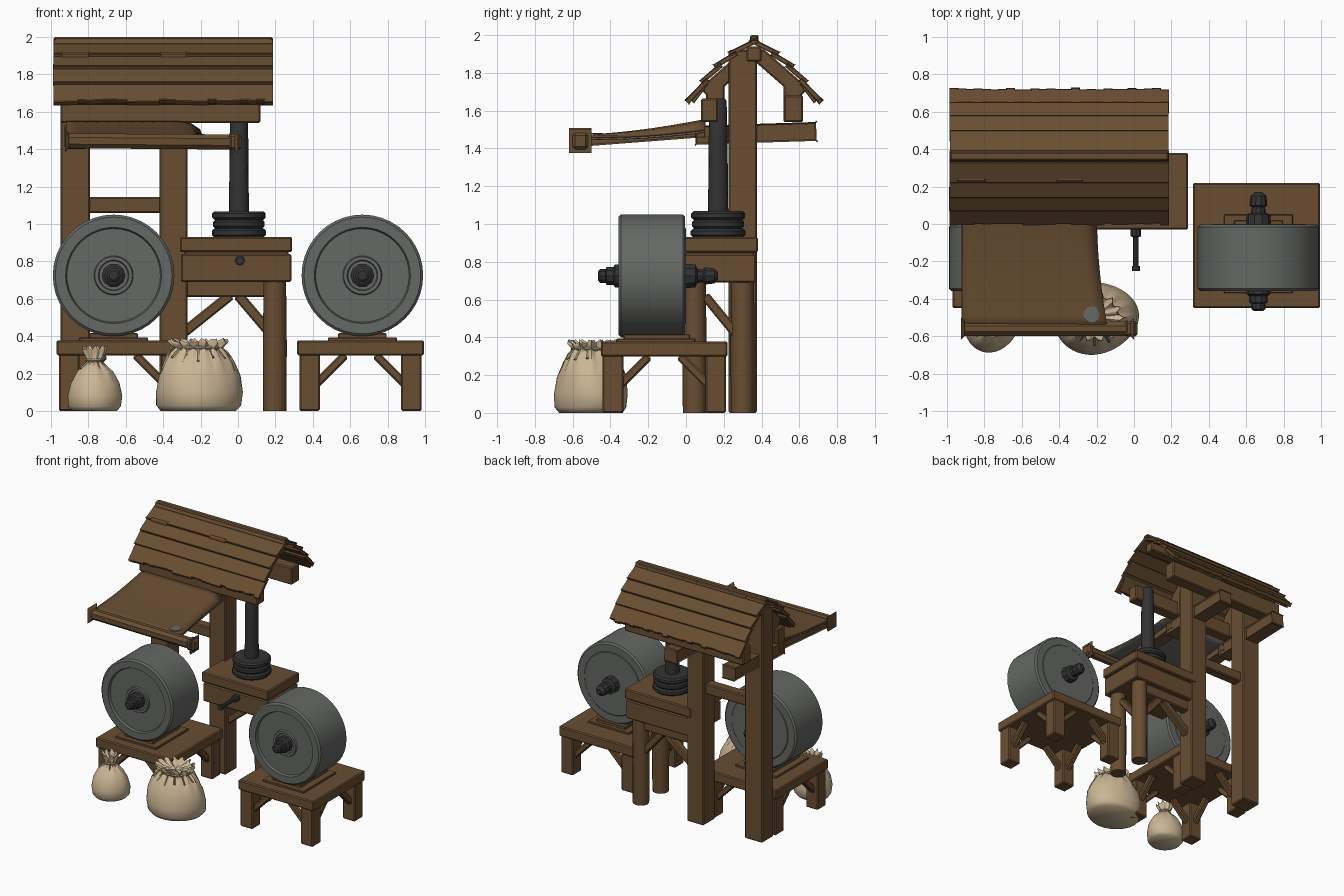
import bpy, bmesh, math, random
from mathutils import Vector, Matrix

if "Cube" in bpy.data.objects:
    bpy.data.objects.remove(bpy.data.objects["Cube"])

random.seed(4)


def material(name, rgb):
    m = bpy.data.materials.new(name)
    m.diffuse_color = (*rgb, 1)
    m.use_nodes = True
    m.node_tree.nodes["Principled BSDF"].inputs["Base Color"].default_value = m.diffuse_color
    return m


WOOD = material("brown wood", (0.14, 0.076, 0.031))
STONE = material("grey stone", (0.13, 0.138, 0.128))
IRON = material("dark iron", (0.033, 0.033, 0.034))
SACK = material("cream sackcloth", (0.60, 0.47, 0.30))
ROPE = material("tan rope", (0.33, 0.26, 0.16))


def finish(bm, name, mat, angle=35):
    bmesh.ops.recalc_face_normals(bm, faces=bm.faces)
    me = bpy.data.meshes.new(name)
    bm.to_mesh(me)
    bm.free()
    me.materials.append(mat)
    me.shade_smooth()
    me.set_sharp_from_angle(angle=math.radians(angle))
    ob = bpy.data.objects.new(name, me)
    bpy.context.collection.objects.link(ob)
    return ob


def beam(name, p0, p1, w, h, mat=WOOD, bevel=0.008):
    """Bevelled timber from p0 to p1; w is across x (or y for beams running in x)."""
    p0, p1 = Vector(p0), Vector(p1)
    d = (p1 - p0).normalized()
    u = Vector((1, 0, 0)) if abs(d.x) < 1e-3 else Vector((0, 1, 0))
    u = (u - d * u.dot(d)).normalized()
    v = d.cross(u)
    rot = Matrix((u, v, d)).transposed().to_4x4()
    bm = bmesh.new()
    bmesh.ops.create_cube(bm, size=1)
    size = Matrix.Diagonal((w, h, (p1 - p0).length, 1))
    bm.transform(Matrix.Translation((p0 + p1) / 2) @ rot @ size)
    bmesh.ops.bevel(bm, geom=bm.edges[:], offset=bevel, segments=1, affect='EDGES')
    return finish(bm, name, mat, 20)


def box(name, x0, x1, y0, y1, z0, z1, **kw):
    xm, ym = (x0 + x1) / 2, (y0 + y1) / 2
    return beam(name, (xm, ym, z0), (xm, ym, z1), x1 - x0, y1 - y0, **kw)


def lathe(name, prof, n, loc, mat, axis='Z', shape=None, angle=35):
    """Revolve (radius, height) points; axis 'Y' points the height to the front."""
    bm = bmesh.new()
    rings = []
    for r, z in prof:
        if r == 0:
            rings.append([bm.verts.new((0, 0, z))] * n)
            continue
        ring = []
        for i in range(n):
            a = 2 * math.pi * i / n
            x, y, zz = r * math.cos(a), r * math.sin(a), z
            if shape:
                x, y, zz = shape(x, y, zz, a)
            ring.append(bm.verts.new((x, y, zz)))
        rings.append(ring)
    for a, b in zip(rings, rings[1:]):
        for i in range(n):
            j = (i + 1) % n
            f = list(dict.fromkeys((a[i], a[j], b[j], b[i])))
            if len(f) > 2:
                bm.faces.new(f)
    m = Matrix.Translation(loc)
    if axis == 'Y':
        m = m @ Matrix.Rotation(math.pi / 2, 4, 'X')
    bm.transform(m)
    return finish(bm, name, mat, angle)


# Grinding wheels, axles and their stands
for side, cx, sx in (("left", -0.665, -0.63), ("right", 0.665, 0.655)):
    lathe(side + "_millstone", [
        (0, 0), (0.25, 0), (0.255, 0.004), (0.312, 0.004), (0.325, 0.016), (0.325, 0.345),
        (0.312, 0.358), (0.257, 0.358), (0.25, 0.338), (0.105, 0.338), (0.1, 0.35),
        (0.082, 0.35), (0.077, 0.338), (0, 0.338)], 40, (cx, 0, 0.725), STONE, 'Y')
    lathe(side + "_axle_front", [
        (0, 0.32), (0.064, 0.32), (0.064, 0.375), (0.05, 0.385), (0.05, 0.42),
        (0.038, 0.425), (0.038, 0.455), (0.025, 0.465), (0, 0.465)], 10, (cx, 0, 0.725), IRON, 'Y')
    lathe(side + "_axle_back", [
        (0, 0.01), (0.068, 0.01), (0.064, -0.05), (0.04, -0.06), (0.035, -0.09),
        (0.048, -0.1), (0.042, -0.15), (0.02, -0.17), (0, -0.17)], 10, (cx, 0, 0.725), IRON, 'Y')
    box(side + "_wheel_pad", cx - 0.185, cx + 0.185, -0.37, 0.05, 0.37, 0.393, bevel=0.004)
    box(side + "_wheel_cradle", cx - 0.13, cx + 0.13, -0.33, 0.02, 0.39, 0.416, bevel=0.004)
    box(side + "_stand_top", sx - 0.34, sx + 0.34, -0.45, 0.22, 0.298, 0.378)
    cy = -0.115
    for i in (-1, 1):
        for j in (-1, 1):
            lx, ly = sx + i * 0.272, cy + j * 0.272
            box(side + "_stand_leg", lx - 0.055, lx + 0.055, ly - 0.055, ly + 0.055, 0, 0.31)
            beam(side + "_stand_brace", (lx, ly, 0.11), (lx - i * 0.19, ly, 0.3), 0.05, 0.045)
            beam(side + "_stand_brace", (lx, ly, 0.11), (lx, ly - j * 0.19, 0.3), 0.05, 0.045)

# Press table with round legs and arched braces
box("press_table_lower", -0.305, 0.285, -0.02, 0.37, 0.69, 0.84)
box("press_table_core", -0.29, 0.27, -0.01, 0.36, 0.83, 0.86)
box("press_table_upper", -0.31, 0.29, -0.03, 0.38, 0.85, 0.93)
for y in (0.045, 0.3):
    lathe("press_leg", [(0, 0), (0.062, 0), (0.064, 0.35), (0.06, 0.7), (0, 0.7)],
          12, (0.197, y, 0), WOOD)
box("press_rail", -0.3, 0.2, 0.26, 0.33, 0.61, 0.7)
beam("press_brace_left", (-0.29, 0.295, 0.42), (-0.04, 0.295, 0.62), 0.06, 0.055)
beam("press_brace_right", (0.17, 0.295, 0.42), (-0.0, 0.295, 0.62), 0.06, 0.055)
beam("press_brace_side", (0.197, 0.28, 0.4), (0.197, 0.1, 0.62), 0.06, 0.05)

# Press screw, stacked rings and front bolt
lathe("press_screw", [(0, 0.92), (0.056, 0.92), (0.052, 1.2), (0.05, 1.45), (0.045, 1.65),
                      (0.035, 1.665), (0, 1.665)], 16, (0.005, 0.17, 0), IRON)
for i, r in enumerate((0.145, 0.138, 0.143)):
    z = 0.93 + i * 0.046
    lathe("press_ring", [(0, z), (r - 0.012, z), (r, z + 0.012), (r, z + 0.034),
                         (r - 0.012, z + 0.046), (0, z + 0.046)], 20, (0.005, 0.17, 0), IRON)
lathe("table_bolt", [(0, 0), (0.028, 0), (0.028, 0.04), (0.015, 0.045), (0.015, 0.2), (0.022, 0.2),
                     (0.022, 0.225), (0, 0.225)], 8, (0.01, -0.025, 0.805), IRON, 'Y')

# Posts, cross rail and the long arms under the eaves
RY = 0.36
for name, x0, x1 in (("left", -0.95, -0.79), ("right", -0.42, -0.27)):
    xm = (x0 + x1) / 2
    box(name + "_post", x0, x1, 0.225, 0.375, 0, 1.92)
    beam(name + "_arm", (xm, 0.69, 1.49), (xm, 0.05, 1.47), 0.1, 0.1)
    beam(name + "_arm_front", (xm, 0.1, 1.49), (xm, -0.55, 1.44), 0.09, 0.06)
    for s in (-1, 1):
        beam(name + "_rafter", (xm, RY + s * 0.26, 1.69), (xm, RY + s * 0.02, 1.90), 0.1, 0.08)
        box(name + "_eave_block", xm - 0.05, xm + 0.05, RY + s * 0.205 - 0.05,
            RY + s * 0.205 + 0.05, 1.54, 1.75)
box("post_cross_rail", -0.8, -0.41, 0.26, 0.34, 1.06, 1.145)
box("front_eave_beam", -0.95, 0.12, 0.08, 0.17, 1.54, 1.665)
box("back_eave_beam", -0.95, 0.12, 0.52, 0.62, 1.54, 1.68)
box("ridge_beam", -0.95, 0.15, 0.32, 0.4, 1.86, 1.94)

# Roof: overlapping boards, with a bottom course of short shingles
X0, X1 = -0.985, 0.185
rows = [(0.0, 1.975), (0.115, 1.9), (0.195, 1.835), (0.265, 1.755), (0.338, 1.655)]
for s in (-1, 1):
    for k, ((d0, z0), (d1, z1)) in enumerate(zip(rows, rows[1:])):
        dv = Vector((0, s * (d1 - d0), z1 - z0)).normalized()
        up = Vector((0, -s * dv.z, abs(dv.y)))
        up = Vector((0, s * abs(dv.z), abs(dv.y)))
        a = Vector((0, RY + s * d0, z0)) - dv * 0.02 - up * 0.012
        b = Vector((0, RY + s * d1, z1)) + dv * 0.014 + up * 0.008
        if k < 3:
            spans = [(X0 + random.uniform(0, 0.006), X1 - random.uniform(0, 0.006))]
        else:
            n = 27
            st = (X1 - X0) / n
            spans = [(X0 + i * st + 0.002, X0 + (i + 1) * st - 0.001) for i in range(n)]
        for x0, x1 in spans:
            xm = Vector(((x0 + x1) / 2, 0, 0))
            e = dv * (random.uniform(-0.012, 0.006) if k == 3 else 0)
            beam("roof_board" if k < 3 else "roof_shingle", a + xm, b + xm + e,
                 x1 - x0, 0.026, bevel=0.004)
    # solid under-layer carrying the shingles
    beam("roof_underlay", (-0.4, RY + s * 0.25, 1.745), (-0.4, RY + s * 0.325, 1.645),
         X1 - X0 - 0.02, 0.02, bevel=0.003)
box("ridge_cap", X0, X1, RY - 0.02, RY + 0.025, 1.965, 2.0)

# Awning with grey lining and front roller
for name, mat, dz, thick in (("awning", WOOD, 0, 0.014), ("awning_lining", STONE, -0.016, 0.008)):
    bm = bmesh.new()
    nx, ny = 12, 10
    grid = []
    for j in range(ny + 1):
        t = j / ny
        row = []
        for i in range(nx + 1):
            u = i / nx
            x = -0.92 + u * (0.72 + 0.06 * t * t)
            z = 1.555 - 0.085 * t - 0.012 * math.sin(math.pi * t) + dz
            z -= 0.05 * max(0, (u - 0.85) / 0.15) ** 2 * (1 - t)
            row.append(bm.verts.new((x, 0.1 - 0.66 * t, z)))
        grid.append(row)
    for j in range(ny):
        for i in range(nx):
            bm.faces.new((grid[j][i], grid[j + 1][i], grid[j + 1][i + 1], grid[j][i + 1]))
    ob = finish(bm, name, mat)
    mod = ob.modifiers.new("thickness", 'SOLIDIFY')
    mod.thickness = thick
    mod.offset = -1
lathe("awning_patch", [(0, 0), (0.045, 0), (0.045, 0.005), (0, 0.005)], 14,
      (-0.225, -0.485, 1.477), STONE)
beam("awning_roller", (-0.925, -0.56, 1.445), (0.0, -0.56, 1.438), 0.075, 0.08, bevel=0.022)
box("roller_end_cap", -0.05, 0.02, -0.602, -0.518, 1.395, 1.482, bevel=0.014)


# Sacks with gathered necks, rope ties and loose ends
def sack(name, prof, neck, neck_r, loc, ysc, folds):
    def shape(x, y, z, a):
        g = 1 + 0.13 * math.cos(folds * a) * min(1, max(0, (z - neck * 0.7) / (neck * 0.3)))
        g *= 1 + 0.035 * math.sin(3 * a + z * 9) * (1 if z > 0 else 0.5)
        zz = z + (0.012 * math.cos(folds * a + 1) if z > neck else 0)
        return x * g, y * g * ysc, zz
    lathe(name, prof, 48, loc, SACK, shape=shape, angle=60)
    ring = [(neck_r + 0.012 * math.cos(t), neck + 0.012 * math.sin(t))
            for t in [i * math.pi / 3 for i in range(7)]]
    lathe(name + "_tie", ring, 24, loc, ROPE, shape=lambda x, y, z, a: (x, y * ysc, z))
    c = Vector(loc)
    for i in range(7):
        a = math.pi * (1.05 + 0.9 * i / 6)
        o = Vector((math.cos(a), math.sin(a) * ysc, 0))
        beam(name + "_tie_end", c + o * neck_r + Vector((0, 0, neck)),
             c + o * (neck_r + 0.055) + Vector((0, 0, neck - random.uniform(0.04, 0.09))),
             0.01, 0.008, mat=ROPE, bevel=0.001)


sack("large_sack", [(0, 0), (0.2, 0), (0.226, 0.03), (0.232, 0.1), (0.218, 0.19), (0.185, 0.26),
                    (0.145, 0.315), (0.118, 0.338), (0.145, 0.365), (0.14, 0.378), (0.1, 0.355),
                    (0, 0.345)], 0.338, 0.12, (-0.212, -0.5, 0), 0.84, 14)
sack("small_sack", [(0, 0), (0.12, 0), (0.14, 0.025), (0.146, 0.08), (0.13, 0.15), (0.095, 0.21),
                    (0.052, 0.25), (0.034, 0.27), (0.058, 0.315), (0.062, 0.338), (0.03, 0.3),
                    (0, 0.29)], 0.27, 0.036, (-0.768, -0.545, 0), 0.95, 9)
